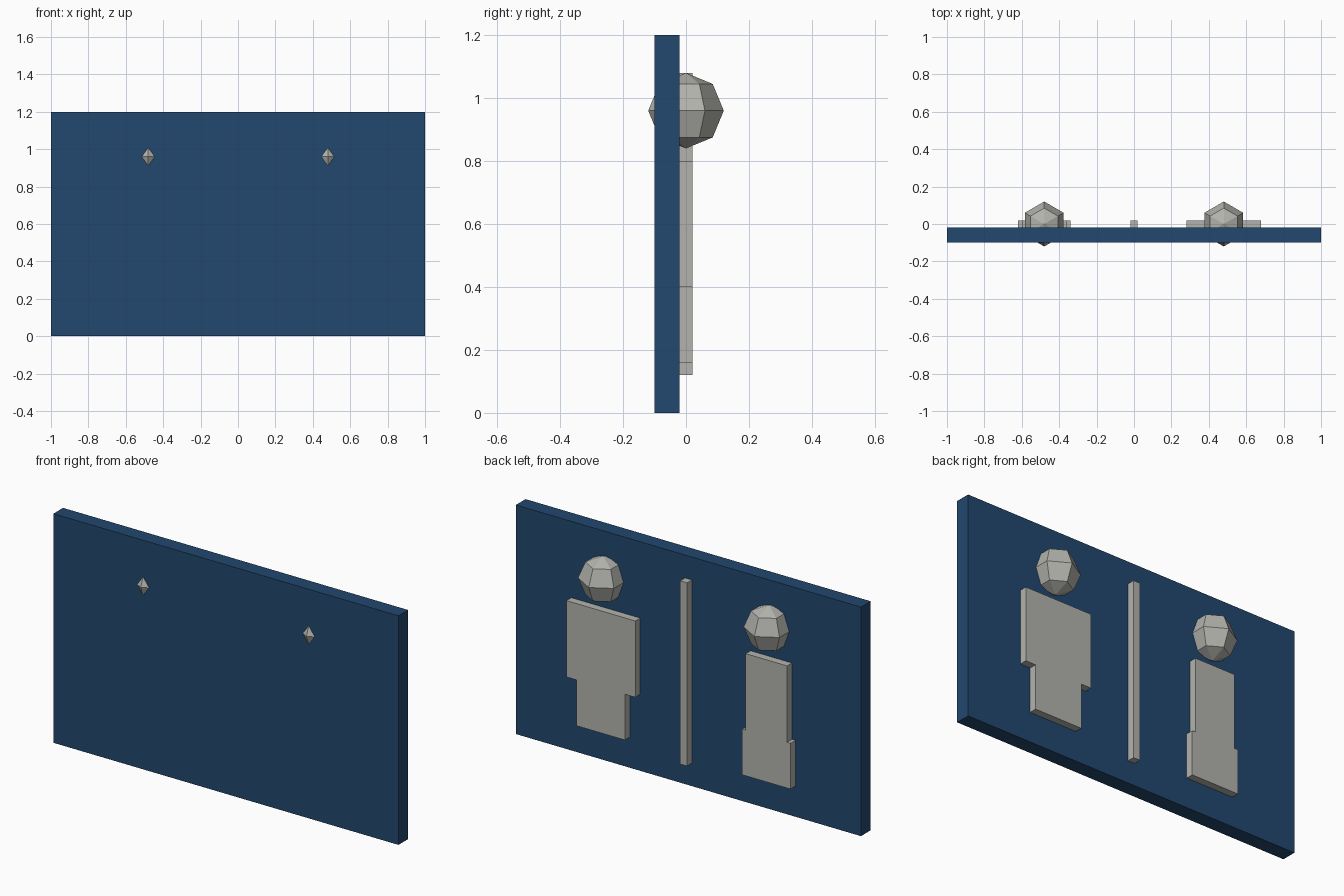
import bpy
import bmesh
from mathutils import Matrix

cube = bpy.data.objects.get("Cube")
if cube:
    bpy.data.objects.remove(cube, do_unlink=True)


def make_material(name, rgb):
    mat = bpy.data.materials.new(name)
    mat.use_nodes = True
    mat.diffuse_color = (*rgb, 1)
    mat.node_tree.nodes["Principled BSDF"].inputs["Base Color"].default_value = (*rgb, 1)
    return mat


def finish(name, bm, mat):
    bmesh.ops.recalc_face_normals(bm, faces=bm.faces)
    mesh = bpy.data.meshes.new(name)
    bm.to_mesh(mesh)
    bm.free()
    mesh.materials.append(mat)
    obj = bpy.data.objects.new(name, mesh)
    bpy.context.collection.objects.link(obj)


def slab(name, outline, y0, y1, mat):
    """Extrude an x-z outline from y0 to y1."""
    bm = bmesh.new()
    face = bm.faces.new([bm.verts.new((x, y0, z)) for x, z in outline])
    side = bmesh.ops.extrude_face_region(bm, geom=[face])["geom"]
    moved = [v for v in side if isinstance(v, bmesh.types.BMVert)]
    bmesh.ops.translate(bm, verts=moved, vec=(0, y1 - y0, 0))
    finish(name, bm, mat)


def mirrored(half, cx=0):
    """Close a right-hand half outline around the line x = cx."""
    return [(cx + x, z) for x, z in half] + [(cx - x, z) for x, z in reversed(half)]


def head(name, cx, mat):
    bm = bmesh.new()
    bmesh.ops.create_uvsphere(bm, u_segments=6, v_segments=4, radius=0.12,
                              matrix=Matrix.Translation((cx, 0, 0.96)))
    finish(name, bm, mat)


blue = make_material("sign blue", (0.016, 0.063, 0.158))
grey = make_material("pale grey", (0.45, 0.45, 0.42))

# Backing board and the upright divider
slab("sign_board", mirrored([(1, 0), (1, 1.2)]), -0.10, -0.02, blue)
slab("divider_bar", mirrored([(0.02, 0.12), (0.02, 1.08)]), -0.02, 0.02, grey)

# Two figures: broad shoulders on the left, flared skirt on the right
for side, cx, upper, lower in (("left", 0.48, 0.20, 0.14), ("right", -0.48, 0.12, 0.14)):
    half = [(lower, 0.16), (lower, 0.4), (upper, 0.4), (upper, 0.8)]
    slab(side + "_figure_body", mirrored(half, cx), -0.02, 0.02, grey)
    head(side + "_figure_head", cx, grey)
